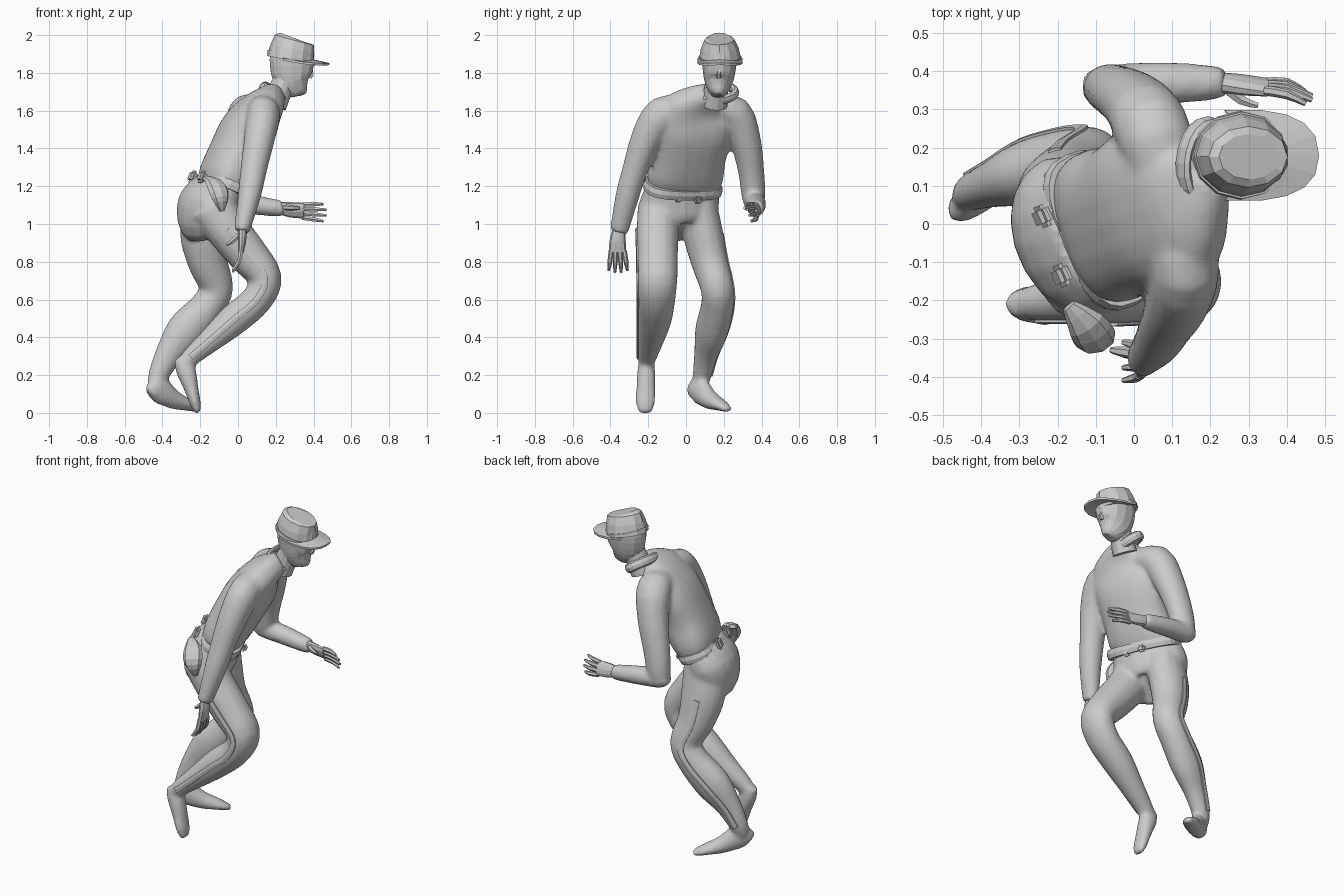
import bpy, bmesh, math
from mathutils import Vector, Matrix


def finish(name, bm):
    bmesh.ops.recalc_face_normals(bm, faces=bm.faces)
    me = bpy.data.meshes.new(name)
    bm.to_mesh(me)
    bm.free()
    ob = bpy.data.objects.new(name, me)
    bpy.context.collection.objects.link(ob)
    return ob


def spline(secs, steps):
    out, n = [], len(secs)
    for i in range(n - 1):
        p = [secs[max(i - 1, 0)], secs[i], secs[i + 1], secs[min(i + 2, n - 1)]]
        for k in range(steps):
            t = k / steps
            out.append([0.5 * (2 * b + (c - a) * t + (2 * a - 5 * b + 4 * c - d) * t * t
                               + (3 * b - a - 3 * c + d) * t ** 3) for a, b, c, d in zip(*p)])
    out.append(list(secs[-1]))
    return out


def power(v, p):
    return math.copysign(abs(v) ** p, v)


# Loft of (super)elliptical rings; section = x, y, z, half width along side, half depth
def tube(name, secs, side=(0, 1, 0), sides=14, steps=3, p=1.0):
    secs = spline(secs, steps)
    side = Vector(side)
    bm = bmesh.new()
    rings = []
    for i, (x, y, z, w, d) in enumerate(secs):
        a, b = secs[max(i - 1, 0)], secs[min(i + 1, len(secs) - 1)]
        t = (Vector(b[:3]) - Vector(a[:3])).normalized()
        s = (side - t * side.dot(t)).normalized()
        u = t.cross(s)
        rings.append([bm.verts.new(Vector((x, y, z)) + s * w * power(math.cos(q), p) + u * d * power(math.sin(q), p))
                      for q in (2 * math.pi * k / sides for k in range(sides))])
    for r, q in zip(rings, rings[1:]):
        for k in range(sides):
            bm.faces.new((r[k], r[k - 1], q[k - 1], q[k]))
    bm.faces.new(rings[0])
    bm.faces.new(rings[-1])
    return finish(name, bm)


def block(name, loc, size, yaw=0, tilt=0):
    bm = bmesh.new()
    bmesh.ops.create_cube(bm, size=1)
    m = (Matrix.Translation(loc) @ Matrix.Rotation(yaw, 4, 'Z') @ Matrix.Rotation(tilt, 4, 'Y')
         @ Matrix.Diagonal((*size, 1)))
    bmesh.ops.transform(bm, matrix=m, verts=bm.verts)
    bmesh.ops.bevel(bm, geom=bm.edges[:], offset=min(size) * 0.35, segments=2, affect='EDGES')
    return finish(name, bm)


# Fuse overlapping parts into one continuous garment
def fuse(name, parts):
    bpy.ops.object.select_all(action='DESELECT')
    for ob in parts:
        ob.select_set(True)
    bpy.context.view_layer.objects.active = parts[0]
    bpy.ops.object.join()
    ob = bpy.context.object
    ob.name = name
    rm = ob.modifiers.new("remesh", 'REMESH')
    rm.mode, rm.voxel_size, rm.use_smooth_shade = 'VOXEL', .012, True
    sm = ob.modifiers.new("smooth", 'SMOOTH')
    sm.factor, sm.iterations = .5, 8
    for m in ("remesh", "smooth"):
        bpy.ops.object.modifier_apply(modifier=m)


HIP = (-0.41, 0.91, 0)
YAW = math.radians(24)

# Jacket: torso with both sleeves
fuse("jacket", [
    tube("torso", [(-.095, -.02, 1.175, .185, .1), (-.07, -.005, 1.25, .205, .125), (-.01, .015, 1.37, .2, .135),
                   (.055, .045, 1.5, .215, .135), (.11, .065, 1.6, .205, .105), (.155, .1, 1.655, .135, .08),
                   (.195, .14, 1.69, .07, .06)], (-.3, .95, 0), 24, 3, .8),
    tube("right_arm", [(.12, 0, 1.6, .08, .07), (.135, -.12, 1.58, .09, .1), (.115, -.205, 1.46, .083, .086),
                       (.085, -.265, 1.3, .072, .07), (.06, -.31, 1.15, .062, .064),
                       (.02, -.355, .96, .042, .05)], (1, 0, 0)),
    tube("left_upper_arm", [(.08, .14, 1.61, .09, .07), (.045, .255, 1.585, .1, .095), (.005, .315, 1.44, .09, .083),
                            (-.04, .345, 1.28, .08, .07), (-.065, .357, 1.15, .07, .064),
                            (-.075, .36, 1.08, .045, .045)], (1, 0, 0)),
    tube("left_forearm", [(-.13, .36, 1.13, .035, .03), (-.08, .36, 1.12, .055, .055), (.06, .368, 1.105, .057, .054),
                          (.2, .37, 1.085, .047, .046), (.24, .37, 1.085, .038, .04)])])

# Belt, pouches and holster
tube("belt", [(-.097, -.02, 1.17, .213, .117), (-.088, -.016, 1.193, .217, .122),
              (-.079, -.012, 1.216, .21, .117)], HIP, 24, 1, .72)
for i, p in enumerate([(-.24, .02, 1.25), (-.19, -.135, 1.25), (.02, -.04, 1.135), (.0, .065, 1.125)]):
    back = i < 2
    block(f"belt_pouch_{i}", p, (.035, .06, .065) if back else (.03, .045, .04), YAW, .4)
tube("holster", [(-.17, -.215, 1.245, .02, .012), (-.125, -.265, 1.215, .05, .025), (-.10, -.30, 1.165, .055, .033),
                 (-.09, -.305, 1.12, .04, .028), (-.085, -.295, 1.07, .015, .012)], (1, .4, 0), 8, 2)

# Trousers with feet, plus raised outer seam stripes
legs = {
    "left": ([(-.17, .06, 1.12, .10, .12), (-.182, .09, .95, .105, .128), (-.16, .125, .8, .097, .108),
              (-.115, .165, .66, .088, .09), (-.165, .165, .56, .087, .092), (-.275, .135, .435, .086, .106),
              (-.365, .105, .31, .062, .076), (-.42, .085, .2, .05, .056), (-.435, .07, .14, .04, .045)],
             (-.25, .97, 0), 1),
    "right": ([(-.14, -.15, 1.1, .105, .125), (-.055, -.15, .97, .112, .115), (.05, -.15, .84, .108, .107),
               (.142, -.15, .715, .106, .09), (.1, -.155, .6, .099, .083), (-.02, -.165, .495, .09, .084),
               (-.14, -.185, .39, .07, .066), (-.25, -.205, .295, .05, .05), (-.28, -.21, .25, .04, .045)],
              (0, 1, 0), -1),
}
lower = [tube("pelvis", [(-.1, -.02, 1.205, .2, .115), (-.155, -.035, 1.1, .222, .152), (-.18, -.03, 1.0, .185, .13),
                         (-.165, -.015, .955, .12, .09)], HIP, 18)]
for n, (secs, side, sg) in legs.items():
    lower.append(tube(n + "_leg", secs, side, 16, 4))
    tube(n + "_seam_stripe", [(x + side[0] * w * sg, y + side[1] * w * sg, z, .007, .02)
                              for x, y, z, w, d in secs[1:-1]], side, 6, 4)
lower.append(tube("left_foot", [(-.47, .03, .10, .028, .035), (-.455, .04, .11, .038, .055),
                                (-.415, .07, .118, .047, .074), (-.34, .125, .07, .049, .052),
                                (-.26, .185, .04, .048, .031), (-.205, .225, .017, .025, .017)],
                  (-.65, .76, 0), 12))
lower.append(tube("right_foot", [(-.32, -.21, .29, .03, .025), (-.28, -.21, .235, .047, .054),
                                 (-.248, -.213, .13, .052, .039), (-.226, -.215, .05, .052, .03),
                                 (-.212, -.215, .0, .035, .016)], (0, 1, 0), 12))
fuse("trousers_and_feet", lower)

# Hands: flat palm, four fingers and a thumb
tube("left_palm", [(.22, .37, 1.085, .026, .033), (.28, .365, 1.075, .024, .043), (.35, .358, 1.07, .018, .045)],
     (0, .9, .4), 10)
tube("right_palm", [(.022, -.355, .97, .034, .024), (.022, -.362, .91, .043, .022),
                    (.015, -.362, .85, .046, .016)], (0, 1, 0), 10)
for i in range(4):
    k = i / 3 - .5
    r = .013
    tube(f"left_finger_{i}", [(.34, .36 + k * .02, 1.068 - k * .07, r, r),
                              (.40, .355 + k * .03, 1.065 - k * .08, r, r),
                              (.475 - abs(k) * .05, .33 + k * .03, 1.06 - k * .09, .007, .007)], sides=6, steps=2)
    tube(f"right_finger_{i}", [(.016, -.362 + k * .07, .86, r, r), (.005, -.36 + k * .085, .80, r, r),
                               (-.028, -.36 + k * .1, .74 + abs(k) * .03, .007, .007)], sides=6, steps=2)
tube("left_thumb", [(.24, .36, 1.09, .016, .016), (.28, .325, 1.085, .014, .014), (.325, .31, 1.085, .008, .008)],
     (0, 0, 1), 6, 2)
tube("right_thumb", [(.015, -.34, .95, .016, .016), (-.03, -.335, .91, .014, .014), (-.06, -.33, .89, .008, .008)],
     (0, 1, 0), 6, 2)

# Neck, head and nose
tube("neck", [(.19, .15, 1.63, .07, .07), (.225, .16, 1.71, .064, .064), (.26, .17, 1.79, .064, .064)])
tube("head", [(.337, .169, 1.683, .018, .02), (.332, .17, 1.695, .038, .042), (.316, .17, 1.715, .055, .066),
              (.295, .172, 1.75, .074, .093), (.285, .175, 1.80, .085, .112), (.285, .177, 1.87, .092, .12),
              (.285, .178, 1.92, .085, .112)], sides=14, steps=2, p=.9)
tube("nose", [(.375, .174, 1.83, .008, .02), (.382, .174, 1.79, .013, .022), (.376, .174, 1.775, .012, .018)],
     sides=6, steps=1)

# Collar ring
bpy.ops.mesh.primitive_torus_add(major_segments=20, minor_segments=8, major_radius=.09, minor_radius=.019,
                                 location=(.187, .16, 1.69), rotation=(.1, .6, 0))
collar = bpy.context.object
collar.name = "collar"
collar.scale = (.78, 1.13, 1.5)

# Cap crown, band and visor
tube("cap_crown", [(.278, .18, 1.87, .112, .127), (.288, .178, 1.93, .1, .118), (.299, .176, 1.975, .08, .107),
                   (.302, .176, 1.983, .06, .085)], sides=12, steps=1)
tube("cap_band", [(.278, .18, 1.87, .116, .13), (.283, .18, 1.888, .114, .13)], sides=12, steps=1)
bm = bmesh.new()
rim = [bm.verts.new((.198 * power(math.cos(a), .8), .12 * power(math.sin(a), .8), -.02 * math.sin(a) ** 2))
       for a in (math.radians(-100 + 20 * k) for k in range(11))]
hub = bm.verts.new((.03, 0, .005))
faces = [bm.faces.new((hub, p, q)) for p, q in zip(rim, rim[1:])]
ext = bmesh.ops.extrude_face_region(bm, geom=faces)
bmesh.ops.translate(bm, vec=(0, 0, -.012),
                    verts=[g for g in ext["geom"] if isinstance(g, bmesh.types.BMVert)])
bmesh.ops.transform(bm, matrix=Matrix.Translation((.29, .18, 1.888)) @ Matrix.Rotation(.18, 4, 'Y'), verts=bm.verts)
finish("cap_visor", bm)
